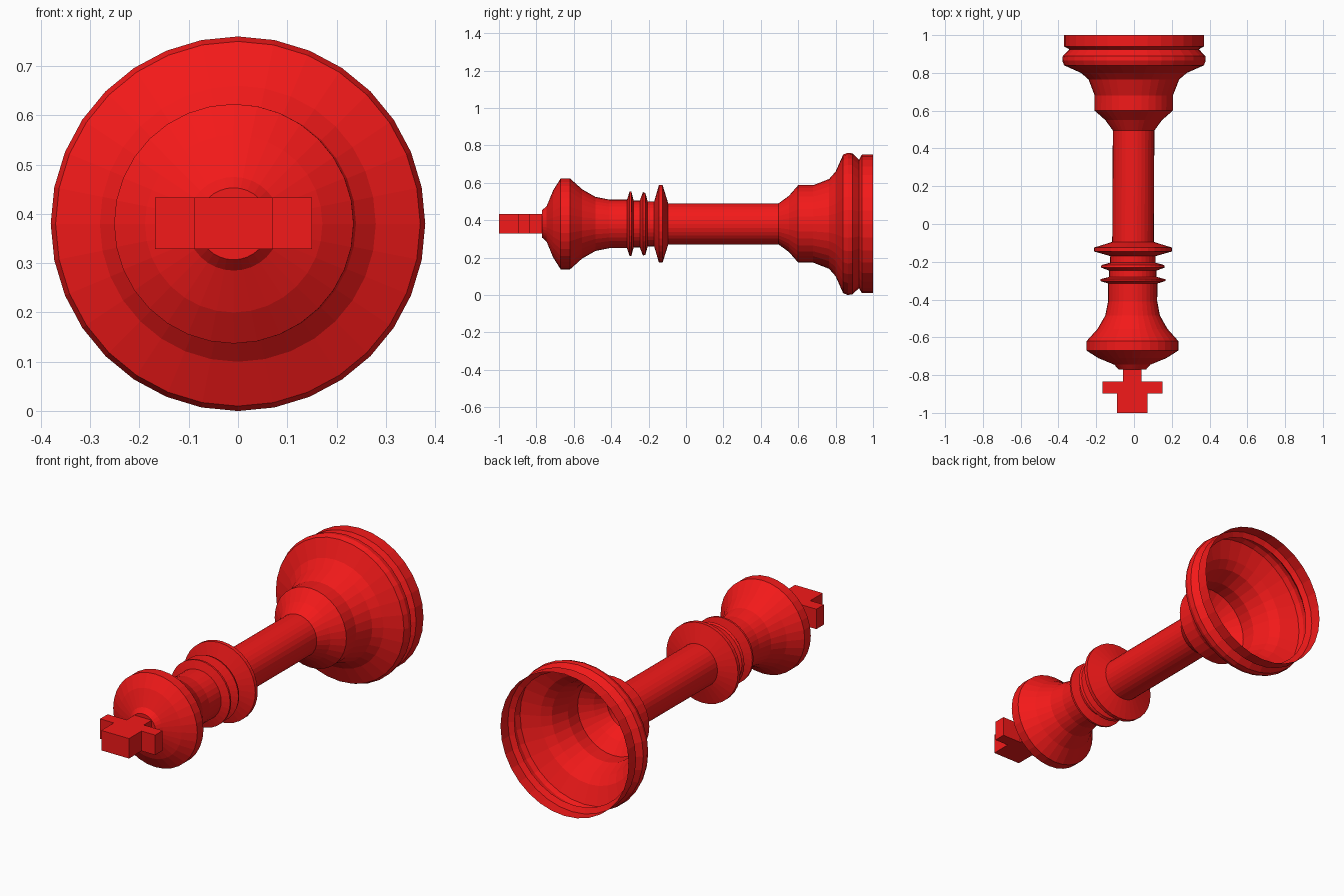
import bpy, bmesh, math

if "Cube" in bpy.data.objects:
    bpy.data.objects.remove(bpy.data.objects["Cube"])

SIDES = 32
AXIS_Z = 0.38

red = bpy.data.materials.new("red")
red.diffuse_color = (0.9, 0.01, 0.01, 1)
red.use_nodes = True
red.node_tree.nodes["Principled BSDF"].inputs["Base Color"].default_value = red.diffuse_color


def axis_x(y):
    # the piece leans very slightly sideways along its length
    return 0.0055 * (y - 0.87)


def finish(name, bm):
    bmesh.ops.recalc_face_normals(bm, faces=bm.faces)
    mesh = bpy.data.meshes.new(name)
    bm.to_mesh(mesh)
    bm.free()
    mesh.materials.append(red)
    obj = bpy.data.objects.new(name, mesh)
    bpy.context.collection.objects.link(obj)
    return obj


def turned(name, profile, cap_end=False):
    """Lathe (y, radius) points around the lying axis."""
    bm = bmesh.new()
    rings = []
    for y, r in profile:
        rings.append([bm.verts.new((axis_x(y) + r * math.sin(a), y, AXIS_Z + r * math.cos(a)))
                      for a in (2 * math.pi * i / SIDES for i in range(SIDES))])
    for a, b in zip(rings, rings[1:]):
        for i in range(SIDES):
            j = (i + 1) % SIDES
            bm.faces.new((a[i], a[j], b[j], b[i]))
    if cap_end:
        bm.faces.new(rings[-1])
    return finish(name, bm)


# Hollow base, open at the bottom, running into the stem, collars and head
turned("turned_body", [
    (1.0, 0.37), (0.94, 0.37), (0.925, 0.343), (0.89, 0.377), (0.865, 0.38),
    (0.84, 0.37), (0.80, 0.28), (0.765, 0.24), (0.68, 0.207), (0.60, 0.207),
    (0.55, 0.15), (0.495, 0.11),
    (-0.095, 0.11), (-0.125, 0.207), (-0.145, 0.207), (-0.17, 0.12),
    (-0.205, 0.12), (-0.217, 0.165), (-0.23, 0.17), (-0.247, 0.125),
    (-0.28, 0.125), (-0.292, 0.172), (-0.302, 0.172), (-0.315, 0.13),
    (-0.41, 0.13), (-0.485, 0.145), (-0.555, 0.185), (-0.62, 0.243),
    (-0.67, 0.243), (-0.71, 0.18), (-0.745, 0.095), (-0.77, 0.073),
], cap_end=True)

# Cross finial: right half of the outline, mirrored and extruded
half = [(0.05, -0.765), (0.05, -0.835), (0.159, -0.835), (0.159, -0.897),
        (0.08, -0.897), (0.08, -1.0)]
outline = half + [(-x, y) for x, y in reversed(half)]
bm = bmesh.new()
face = bm.faces.new([bm.verts.new((x - 0.009, y, 0.329)) for x, y in outline])
top = bmesh.ops.extrude_face_region(bm, geom=[face])["geom"]
bmesh.ops.translate(bm, vec=(0, 0, 0.104),
                    verts=[v for v in top if isinstance(v, bmesh.types.BMVert)])
finish("cross_finial", bm)
